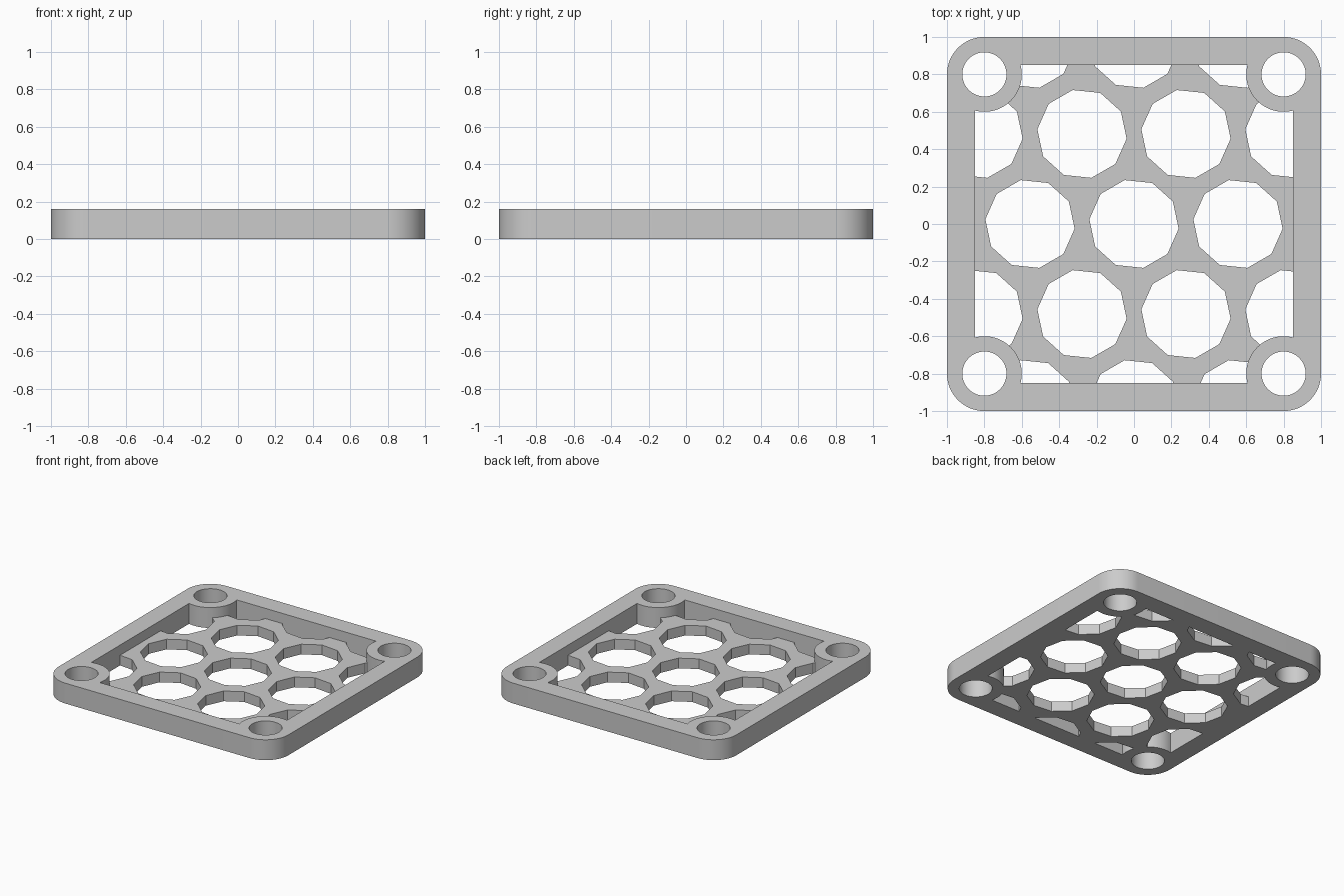
import bpy, bmesh
from math import radians, degrees, sin, cos, sqrt, asin
from mathutils import Vector, Matrix

cube = bpy.data.objects.get("Cube")
if cube:
    bpy.data.objects.remove(cube, do_unlink=True)

HEIGHT, GRILLE = 0.16, 0.08      # full rim height, thickness of the grille
HALF, INNER = 1.0, 0.85          # outer and inner half widths of the rim
BOSS, BOSS_R, BOLT_R = 0.8, 0.2, 0.118
PITCH, VENT_R = 0.556, 0.24      # spacing and radius of the vents

grey = bpy.data.materials.new("light grey")
grey.use_nodes = True
grey.diffuse_color = (0.6, 0.6, 0.6, 1)
grey.node_tree.nodes["Principled BSDF"].inputs["Base Color"].default_value = (0.6, 0.6, 0.6, 1)


def arc(cx, cy, r, start, end, steps):
    angles = [radians(start + (end - start) * i / steps) for i in range(steps + 1)]
    return [Vector((cx + r * cos(a), cy + r * sin(a), 0)) for a in angles]


def four_corners(points):
    """Repeat a corner outline around the square."""
    return [Matrix.Rotation(radians(90 * k), 3, 'Z') @ p for k in range(4) for p in points]


def polygon(cx, cy, r, sides, turn=0):
    return arc(cx, cy, r, turn, turn + 360, sides)[:-1]


def prisms(name, outlines, z0, z1):
    """Extrude one or more closed outlines into a single object."""
    bm = bmesh.new()
    for outline in outlines:
        low = [bm.verts.new((p.x, p.y, z0)) for p in outline]
        high = [bm.verts.new((p.x, p.y, z1)) for p in outline]
        bm.faces.new(low[::-1])
        bm.faces.new(high)
        for i in range(len(low)):
            j = (i + 1) % len(low)
            bm.faces.new((low[i], low[j], high[j], high[i]))
    mesh = bpy.data.meshes.new(name)
    bm.to_mesh(mesh)
    bm.free()
    obj = bpy.data.objects.new(name, mesh)
    bpy.context.collection.objects.link(obj)
    return obj


def boolean(obj, tool, operation):
    """Apply a boolean and remove its helper."""
    tool.hide_render = True
    mod = obj.modifiers.new("cut", 'BOOLEAN')
    mod.operation, mod.solver, mod.object = operation, 'EXACT', tool
    bpy.context.view_layer.objects.active = obj
    bpy.ops.object.modifier_apply(modifier=mod.name)
    bpy.data.objects.remove(tool, do_unlink=True)


# Outlines: rounded outer square, and the inside with the round bosses bitten out
outer = four_corners(arc(BOSS, BOSS, BOSS_R, 0, 90, 16))
bite = degrees(asin((INNER - BOSS) / BOSS_R))
inside = four_corners(arc(BOSS, BOSS, BOSS_R, 270 + bite, 180 - bite, 20))

# Solid body with a recess above the grille
body = prisms("vent_grille_frame", [outer], 0, HEIGHT)
boolean(body, prisms("recess", [inside], GRILLE, HEIGHT + 0.1), 'DIFFERENCE')

# Bolt holes through the corner bosses
bolts = [polygon(sx * BOSS, sy * BOSS, BOLT_R, 48) for sx in (-1, 1) for sy in (-1, 1)]
boolean(body, prisms("bolt_holes", bolts, -0.1, HEIGHT + 0.1), 'DIFFERENCE')

# Ten-sided vents in staggered rows, kept inside the rim and bosses
vents = []
for row in range(-2, 3):
    columns = (-1.5, -0.5, 0.5, 1.5) if row % 2 else (-1, 0, 1)
    for column in columns:
        vents.append(polygon(column * PITCH, row * PITCH * sqrt(3) / 2, VENT_R, 10, 30))
vent_tool = prisms("vents", vents, -0.1, GRILLE + 0.04)
boolean(vent_tool, prisms("vent_limit", [inside], -0.2, HEIGHT + 0.2), 'INTERSECT')
boolean(body, vent_tool, 'DIFFERENCE')

# Colour and shading
body.data.materials.clear()
body.data.materials.append(grey)
for face in body.data.polygons:
    face.material_index = 0
bpy.ops.object.select_all(action='DESELECT')
body.select_set(True)
bpy.context.view_layer.objects.active = body
bpy.ops.object.shade_smooth_by_angle(angle=radians(30))
